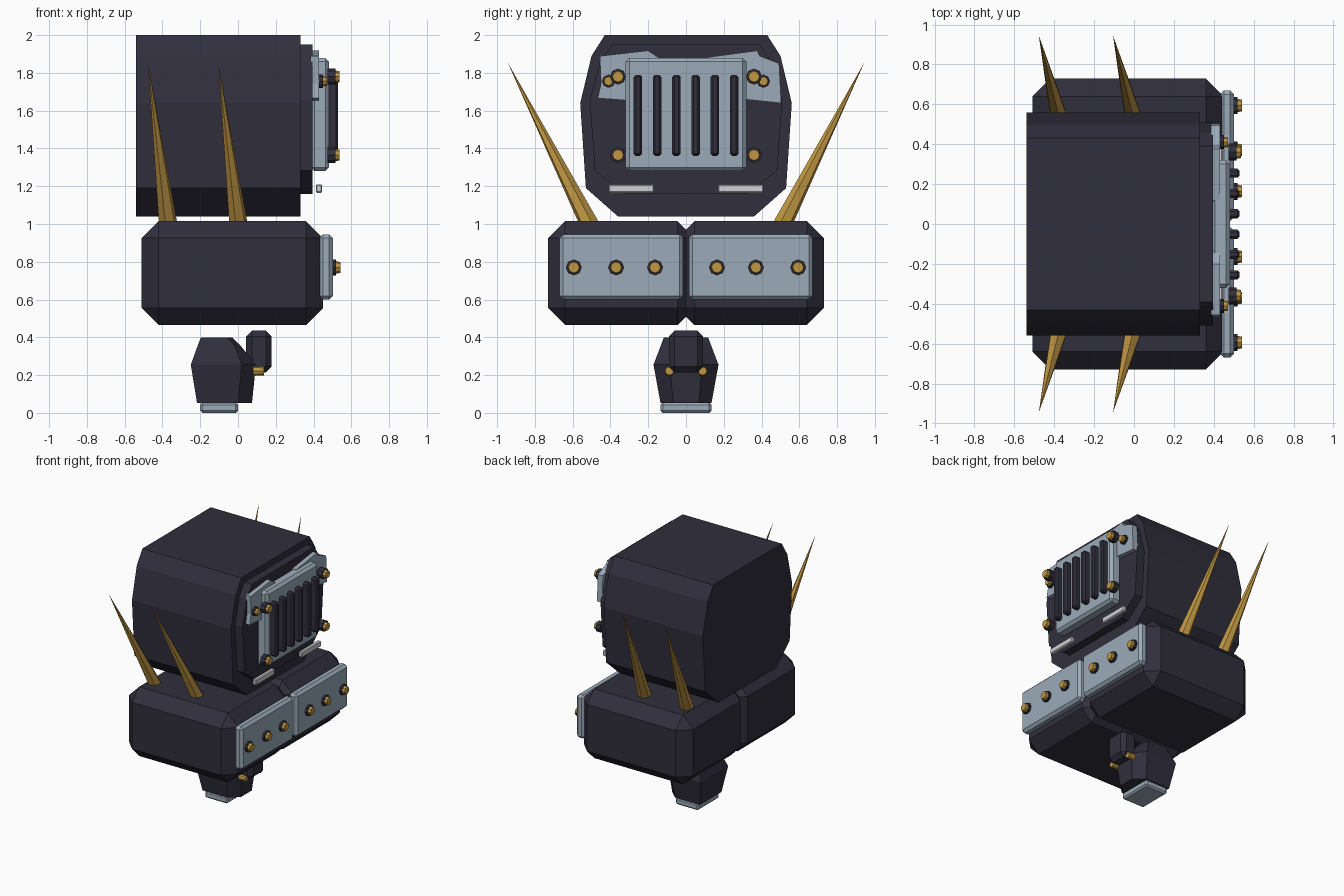
import bpy, bmesh, math
from mathutils import Vector

if "Cube" in bpy.data.objects:
    bpy.data.objects.remove(bpy.data.objects["Cube"])


def material(name, rgb):
    m = bpy.data.materials.new(name)
    m.diffuse_color = (*rgb, 1)
    m.use_nodes = True
    m.node_tree.nodes["Principled BSDF"].inputs["Base Color"].default_value = m.diffuse_color
    return m


DARK = material("dark_armour", (0.030, 0.028, 0.046))
STEEL = material("blue_steel", (0.33, 0.41, 0.49))
GOLD = material("brass", (0.53, 0.31, 0.055))
PALE = material("pale_grey", (0.65, 0.65, 0.68))


def finish(name, bm, mat):
    bmesh.ops.recalc_face_normals(bm, faces=bm.faces[:])
    me = bpy.data.meshes.new(name)
    bm.to_mesh(me)
    bm.free()
    me.materials.append(mat)
    ob = bpy.data.objects.new(name, me)
    bpy.context.collection.objects.link(ob)
    return ob


def box(name, x, y, z, mat, bevel=0.0):
    """Box from (min, max) ranges with chamfered edges."""
    bm = bmesh.new()
    bmesh.ops.create_cube(bm, size=1)
    for v in bm.verts:
        v.co = [(r[0] + r[1]) / 2 + c * (r[1] - r[0]) for c, r in zip(v.co, (x, y, z))]
    if bevel:
        bmesh.ops.bevel(bm, geom=bm.edges[:], offset=bevel, segments=1, affect='EDGES')
    return finish(name, bm, mat)


def loft(name, rings, mat):
    """Join closed rings of equal point count and cap both ends."""
    bm = bmesh.new()
    rs = [[bm.verts.new(p) for p in ring] for ring in rings]
    n = len(rs[0])
    for a, b in zip(rs, rs[1:]):
        for i in range(n):
            bm.faces.new((a[i], a[(i + 1) % n], b[(i + 1) % n], b[i]))
    bm.faces.new(rs[0])
    bm.faces.new(rs[-1])
    return finish(name, bm, mat)


def plate_x(name, profile, x0, x1, mat):
    return loft(name, [[(x, y, z) for y, z in profile] for x in (x0, x1)], mat)


def cone(name, a, b, r1, r2, sides, mat):
    a, b = Vector(a), Vector(b)
    bm = bmesh.new()
    bmesh.ops.create_cone(bm, cap_ends=True, segments=sides, radius1=r1, radius2=r2,
                          depth=(b - a).length)
    q = (b - a).to_track_quat('Z', 'Y')
    for v in bm.verts:
        v.co = q @ v.co + (a + b) / 2
    return finish(name, bm, mat)


def bolt(name, x, y, z, r=0.034):
    """Dark washer with a brass head, pointing along +x."""
    cone(name + "_washer", (x - 0.02, y, z), (x + 0.02, y, z), r * 1.25, r * 1.25, 8, DARK)
    cone(name + "_head", (x + 0.015, y, z), (x + 0.042, y, z), r, r * 0.85, 8, GOLD)


# head shell and its recessed front panel
half = [(0.43, 2.0), (0.50, 1.89), (0.56, 1.64), (0.53, 1.19), (0.36, 1.04)]
outline = half + [(-y, z) for y, z in reversed(half)]
plate_x("head_shell", outline, -0.54, 0.33, DARK)
panel = [(y * 0.91, 1.16 + (z - 1.04) * 0.79 / 0.96) for y, z in outline]
plate_x("head_front_panel", panel, 0.32, 0.395, DARK)

# face grille
box("face_plate", (0.385, 0.482), (-0.32, 0.32), (1.28, 1.88), STEEL, 0.02)
for i in range(6):
    y = (i - 2.5) * 0.102
    box("grille_bar", (0.465, 0.53), (y - 0.023, y + 0.023), (1.36, 1.79), DARK, 0.012)

# brow plates behind the grille
plate_x("brow_plate_left", [(-0.456, 1.889), (-0.2, 1.918), (-0.13, 1.87), (-0.1, 1.66),
                            (-0.32, 1.655), (-0.467, 1.666), (-0.45, 1.745)], 0.385, 0.43, STEEL)
plate_x("brow_plate_right", [(0.117, 1.883), (0.377, 1.918), (0.39, 1.89), (0.493, 1.85),
                             (0.504, 1.64), (0.31, 1.66), (0.1, 1.66)], 0.385, 0.43, STEEL)

for s in (-1, 1):
    # face bolts and eyes
    for z in (1.78, 1.365):
        bolt("face_bolt", 0.495, s * 0.36, z)
    bolt("brow_bolt", 0.43, s * 0.41, 1.756, 0.028)
    y0, y1 = sorted((s * 0.17, s * 0.41))
    box("eye", (0.413, 0.445), (y0, y1), (1.165, 1.21), PALE, 0.006)

    # big shoulder blocks with bolted front plates
    y0, y1 = sorted((s * -0.045, s * 0.73))
    box("shoulder_block", (-0.51, 0.45), (y0, y1), (0.465, 1.015), DARK, 0.09)
    y0, y1 = sorted((s * 0.015, s * 0.67))
    box("shoulder_plate", (0.43, 0.502), (y0, y1), (0.6, 0.945), STEEL, 0.02)
    for y in (0.164, 0.37, 0.594):
        bolt("shoulder_bolt", 0.5, s * y, 0.77)

    # spikes
    for x in (-0.372, 0.0):
        tip = Vector((x - 0.105, s * 0.944, 1.855))
        base = Vector((x, s * 0.52, 1.015))
        cone("spike", base + (base - tip) * 0.1, tip, 0.054, 0.0, 6, GOLD)

    # foot bolts
    cone("foot_bolt", (0.08, s * 0.088, 0.222), (0.137, s * 0.088, 0.222), 0.026, 0.023, 8, GOLD)


# foot: tapered block with a pointed front, toe guard and sole
def foot_ring(z, xb, xm, xf, y):
    return [(xb, -y, z), (xm, -y, z), (xf, -y * 0.5, z),
            (xf, y * 0.5, z), (xm, y, z), (xb, y, z)]


loft("foot", [foot_ring(0.053, -0.217, 0.0, 0.074, 0.135),
              foot_ring(0.255, -0.25, 0.02, 0.095, 0.172),
              foot_ring(0.36, -0.212, -0.02, 0.01, 0.132),
              foot_ring(0.40, -0.196, -0.06, -0.03, 0.117)], DARK)
box("toe_guard", (0.043, 0.178), (-0.09, 0.09), (0.215, 0.435), DARK, 0.03)
box("sole", (-0.2, 0.0), (-0.135, 0.135), (0.0, 0.055), STEEL, 0.012)
